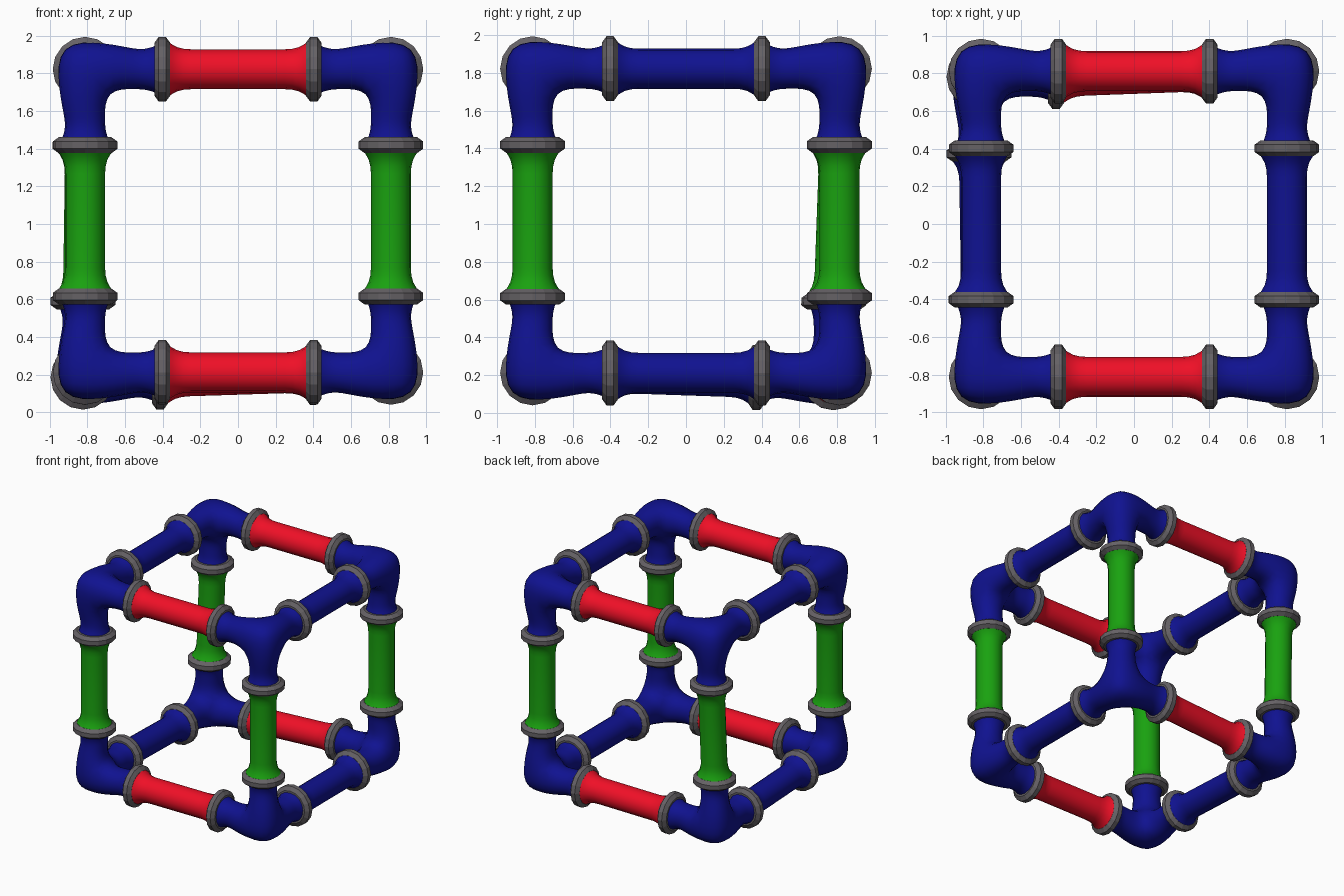
import bpy, bmesh
from itertools import product
from mathutils import Vector

if "Cube" in bpy.data.objects:
    bpy.data.objects.remove(bpy.data.objects["Cube"])

HALF = Vector((0.812, 0.812, 0.805))   # pipe axis distance from the middle
MID = Vector((0, 0, 1.017))
SIDES = 16


def material(name, rgb):
    m = bpy.data.materials.new(name)
    m.diffuse_color = (*rgb, 1)
    m.use_nodes = True
    m.node_tree.nodes["Principled BSDF"].inputs["Base Color"].default_value = m.diffuse_color
    return m


blue = material("blue", (0.005, 0.006, 0.28))
red = material("red", (0.87, 0.005, 0.02))
green = material("green", (0.01, 0.36, 0.005))
grey = material("dark_grey", (0.13, 0.12, 0.13))


def place(p):
    # The back left bottom corner sits slightly out of square
    w = 1.0
    for c, s in zip(p, (-1, 1, -1)):
        w *= min(1, max(0, 0.5 + s * c / 0.8))
    return p + MID + w * Vector((-0.012, -0.03, -0.026))


def finish(name, bm, mat, smooth):
    bmesh.ops.recalc_face_normals(bm, faces=bm.faces)
    for f in bm.faces:
        f.smooth = smooth
    for v in bm.verts:
        v.co = place(v.co)
    me = bpy.data.meshes.new(name)
    bm.to_mesh(me)
    bm.free()
    me.materials.append(mat)
    ob = bpy.data.objects.new(name, me)
    bpy.context.collection.objects.link(ob)
    return ob


def lathe(name, profile, axis, origin, mat, smooth, closed=False):
    # Spin a (distance along axis, radius) profile around a line along the axis
    from math import cos, sin, tau
    bm = bmesh.new()
    a, b = (axis + 1) % 3, (axis + 2) % 3
    rings = []
    for t, r in profile:
        ring = []
        for i in range(SIDES):
            p = Vector(origin)
            p[axis] += t
            p[a] += r * cos(tau * i / SIDES)
            p[b] += r * sin(tau * i / SIDES)
            ring.append(bm.verts.new(p))
        rings.append(ring)
    pairs = list(zip(rings, rings[1:]))
    if closed:
        pairs.append((rings[-1], rings[0]))
    for r0, r1 in pairs:
        for i in range(SIDES):
            j = (i + 1) % SIDES
            bm.faces.new((r0[i], r0[j], r1[j], r1[i]))
    return finish(name, bm, mat, smooth)


# Straight pipes with flared ends, and a collar at each end
flare = [(0.25, 0.106), (0.29, 0.109), (0.325, 0.118), (0.35, 0.132), (0.37, 0.145)]
pipe_profile = [(-t, r) for t, r in reversed(flare)] + flare
collar_profile = [(-0.042, 0.1), (-0.042, 0.14), (-0.019, 0.172),
                  (0.019, 0.172), (0.042, 0.14), (0.042, 0.1)]
for axis, mat in enumerate((red, blue, green)):
    for sa, sb in product((-1, 1), repeat=2):
        o = Vector((0, 0, 0))
        a, b = (axis + 1) % 3, (axis + 2) % 3
        o[a], o[b] = sa * HALF[a], sb * HALF[b]
        lathe("xyz"[axis] + "_pipe", pipe_profile, axis, o, mat, True)
        for end in (-0.402, 0.402):
            q = o.copy()
            q[axis] = end
            lathe("collar", collar_profile, axis, q, grey, False, True)

# Three-way corner joints: a block with three arms, rounded by subdivision
LO, HI = -0.152, 0.116
ARM = [(0.27, 0.114), (0.33, 0.118), (0.38, 0.138), (0.41, 0.16)]
LOOP = [(-1, -1), (1, -1), (1, 1), (-1, 1)]
for signs in product((-1, 1), repeat=3):
    bm = bmesh.new()

    def vert(p):
        return bm.verts.new([s * (h - c) for s, h, c in zip(signs, HALF, p)])

    block = {k: vert([HI if c > 0 else LO for c in k])
             for k in product((-1, 1), repeat=3)}
    for axis in range(3):
        a, b = (axis + 1) % 3, (axis + 2) % 3

        def key(side, u, v):
            k = [0, 0, 0]
            k[axis], k[a], k[b] = side, u, v
            return tuple(k)

        bm.faces.new([block[key(-1, u, v)] for u, v in LOOP])
        prev = [block[key(1, u, v)] for u, v in LOOP]
        for t, r in ARM:
            ring = []
            for u, v in LOOP:
                p = [0, 0, 0]
                p[axis], p[a], p[b] = t, u * r, v * r
                ring.append(vert(p))
            for i in range(4):
                j = (i + 1) % 4
                bm.faces.new((prev[i], prev[j], ring[j], ring[i]))
            prev = ring
    ob = finish("corner_joint", bm, blue, True)
    sub = ob.modifiers.new("round", 'SUBSURF')
    sub.levels = sub.render_levels = 2
